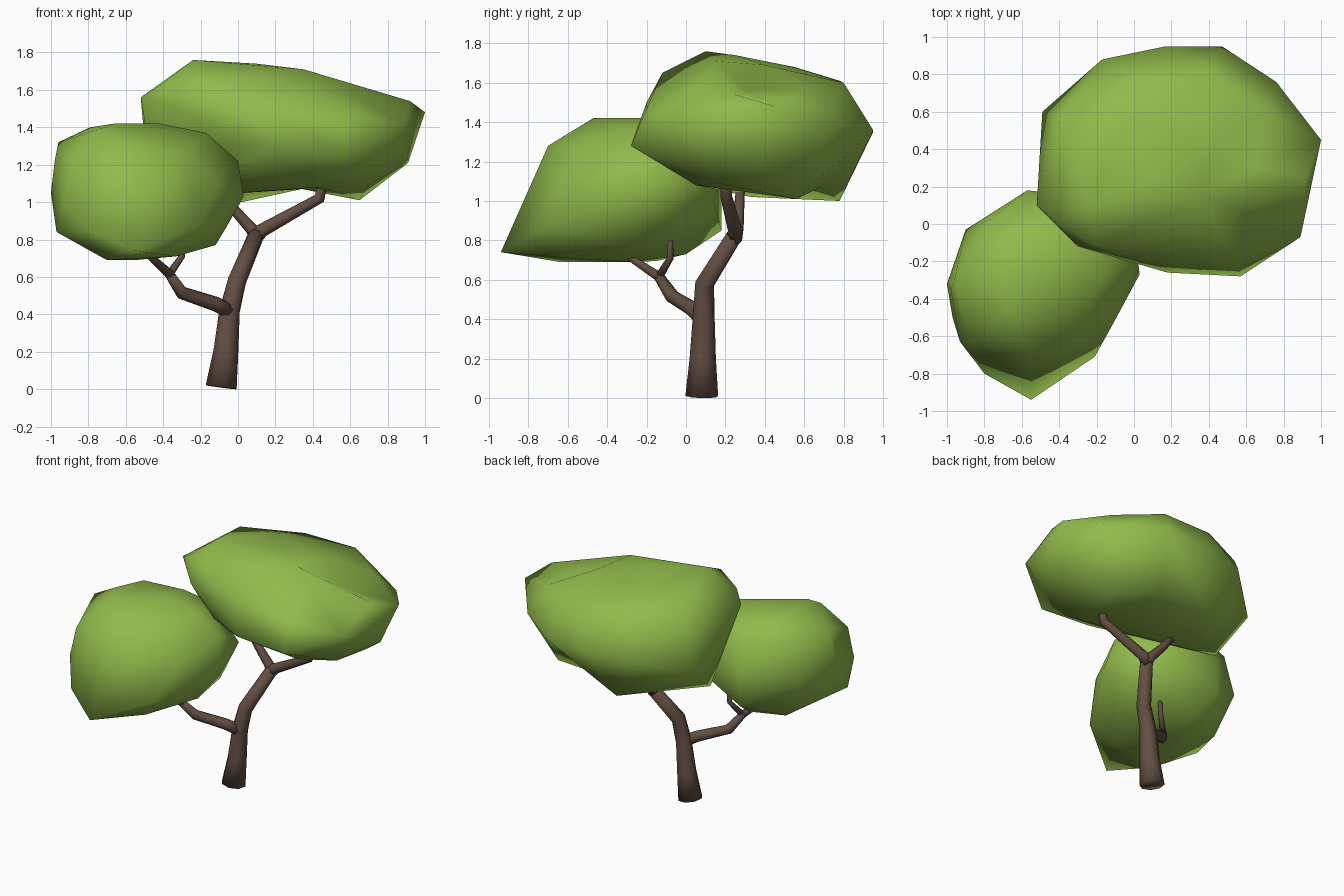
import bpy, bmesh


def material(name, rgb):
    mat = bpy.data.materials.new(name)
    mat.diffuse_color = (*rgb, 1)
    return mat


bark = material("bark", (0.125, 0.077, 0.055))
leaves = material("leaves", (0.28, 0.49, 0.07))


def finish(name, bm, mat):
    mesh = bpy.data.meshes.new(name)
    bm.to_mesh(mesh)
    bm.free()
    mesh.materials.append(mat)
    for p in mesh.polygons:
        p.use_smooth = True
    ob = bpy.data.objects.new(name, mesh)
    bpy.context.collection.objects.link(ob)
    return ob


def limb(name, path):
    """Eight-sided tapered tube through (x, y, z, radius) points."""
    cu = bpy.data.curves.new(name + "_path", "CURVE")
    cu.dimensions = "3D"
    cu.bevel_depth = 1
    cu.bevel_resolution = 2
    cu.use_fill_caps = True
    sp = cu.splines.new("POLY")
    sp.points.add(len(path) - 1)
    for pt, (x, y, z, r) in zip(sp.points, path):
        pt.co = (x, y, z, 1)
        pt.radius = r
    tmp = bpy.data.objects.new(name + "_path", cu)
    bpy.context.collection.objects.link(tmp)
    bpy.context.view_layer.update()
    bm = bmesh.new()
    bm.from_mesh(tmp.to_mesh())
    tmp.to_mesh_clear()
    bpy.data.objects.remove(tmp)
    bmesh.ops.remove_doubles(bm, verts=bm.verts, dist=0.0005)
    return finish(name, bm, bark)


def canopy(name, corners, dents=()):
    """Faceted leaf mass around corner points; dents (x, y, z, dz) are pushed in afterwards."""
    bm = bmesh.new()
    for co in corners:
        bm.verts.new(co)
    dent_verts = [(bm.verts.new(d[:3]), d[3]) for d in dents]
    hull = bmesh.ops.convex_hull(bm, input=bm.verts)
    loose = {v for v in hull["geom_interior"] if isinstance(v, bmesh.types.BMVert)}
    for v, dz in dent_verts:
        if v not in loose:
            v.co.z += dz
    bmesh.ops.delete(bm, geom=list(loose), context="VERTS")
    bmesh.ops.recalc_face_normals(bm, faces=bm.faces)
    return finish(name, bm, leaves)


# Trunk and its upper fork
limb("trunk", [(-.09, .08, .01, .085), (-.065, .085, .2, .068), (-.045, .09, .42, .056),
               (-.005, .095, .58, .05), (.1, .25, .83, .043)])
limb("upper_right_branch", [(.09, .245, .81, .042), (.13, .25, .85, .037),
                            (.435, .205, 1.02, .03), (.47, .2, 1.16, .022)])
limb("upper_left_branch", [(.1, .25, .81, .038), (.07, .26, .86, .034),
                           (-.03, .27, .97, .027), (-.14, .28, 1.12, .022)])

# Lower branch and its twigs
limb("lower_branch", [(-.05, .07, .42, .042), (-.12, .03, .455, .04),
                      (-.3, -.07, .515, .036), (-.37, -.14, .62, .026)])
limb("lower_left_twig", [(-.36, -.13, .61, .026), (-.47, -.28, .71, .02), (-.5, -.3, .8, .016)])
limb("lower_right_twig", [(-.37, -.14, .61, .022), (-.3, -.08, .71, .017), (-.29, -.08, .84, .014)])

# Lower left leaf mass
canopy("lower_canopy", [
    (-.55, -.94, .74), (-.8, -.8, .85), (-.97, -.5, .84), (-.21, -.71, .87),
    (-.7, -.64, .69), (-.33, -.6, .71), (-.55, -.27, .69), (-.71, -.15, .695),
    (-.87, -.2, .8), (-.52, 0, .73), (-.12, -.3, .77), (-.06, -.12, .87),
    (-1, -.32, 1.05), (-.93, -.63, 1.0), (-.98, -.35, 1.22), (-.96, -.3, 1.32),
    (-.88, -.63, 1.21), (-.9, -.03, 1.05), (-.57, .18, .85), (-.57, .18, 1.1),
    (-.22, .14, 1.0), (0, .01, 1.1), (.03, -.27, 1.03), (0, -.2, 1.22), (-.11, -.53, 1.1),
    (-.55, -.7, 1.28), (-.74, -.52, 1.39), (-.28, -.57, 1.27),
    (-.66, -.47, 1.42), (-.79, -.25, 1.4), (-.7, -.1, 1.41), (-.42, -.22, 1.42),
    (-.42, -.03, 1.39), (-.17, -.25, 1.37), (-.22, .02, 1.33),
    (-.5, .1, 1.3), (-.77, .02, 1.28)])

# Upper right leaf mass
canopy("upper_canopy", [
    (-.43, .33, 1.02), (.02, .78, 1.0), (.65, .56, 1.01), (.69, .16, 1.09),
    (.45, .05, 1.08), (.15, .08, 1.09),
    (.57, -.28, 1.28), (.18, -.26, 1.29), (-.1, -.13, 1.3), (-.3, -.12, 1.5),
    (-.52, .1, 1.56), (-.47, .34, 1.5), (-.49, .6, 1.22), (-.17, .88, 1.35),
    (.17, .95, 1.35), (.47, .95, 1.36), (.76, .76, 1.4), (.91, .36, 1.21),
    (1, .45, 1.48), (.92, .25, 1.54), (.89, -.07, 1.42), (.55, -.2, 1.47), (.1, -.2, 1.5),
    (-.24, .1, 1.76), (-.2, -.12, 1.65), (-.42, .01, 1.62), (.1, .25, 1.74),
    (.35, .15, 1.71), (.42, .4, 1.69),
    (-.39, .58, 1.63), (-.05, .55, 1.68), (0, .78, 1.61), (.4, .8, 1.6), (.7, .6, 1.57)],
    dents=[(.66, .3, 1.635, -.07), (.34, .68, .995, .075), (.35, .35, 1.02, .05)])
